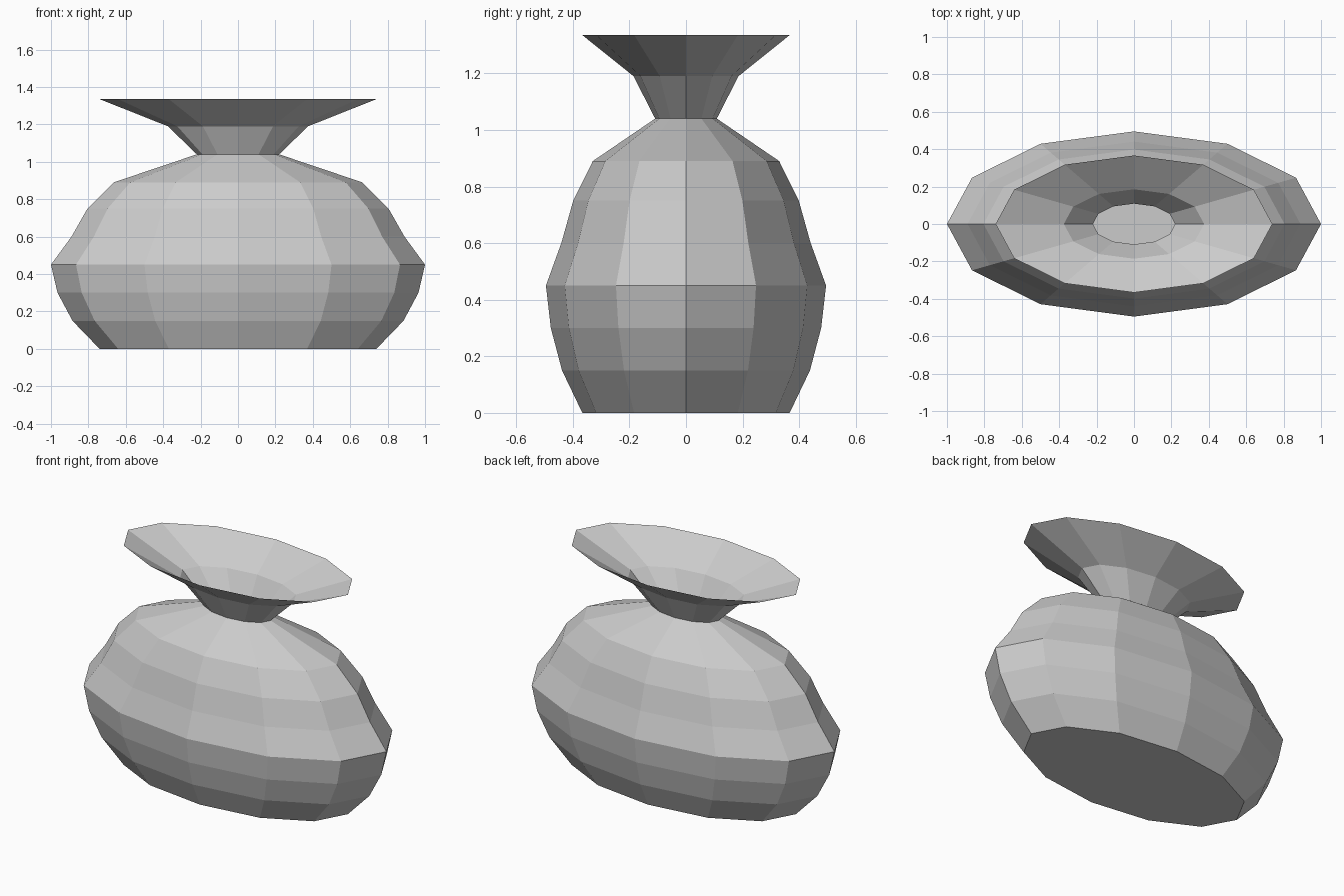
import bpy
import bmesh
from math import cos, sin, tau

cube = bpy.data.objects.get("Cube")
if cube:
    bpy.data.objects.remove(cube, do_unlink=True)

SIDES = 12
DEPTH = 0.495  # oval cross-section: depth relative to width

# Half-width and height of each ring, from foot to rim
PROFILE = [(0.74, 0), (0.885, 0.15), (0.965, 0.3), (1.0, 0.45), (0.89, 0.6),
           (0.805, 0.75), (0.665, 0.89), (0.22, 1.04), (0.375, 1.19), (0.74, 1.335)]


def flat_material(name, colour):
    mat = bpy.data.materials.new(name)
    mat.use_nodes = True
    mat.diffuse_color = colour
    mat.node_tree.nodes["Principled BSDF"].inputs["Base Color"].default_value = colour
    return mat


def ring(bm, radius, z):
    angles = [tau * i / SIDES for i in range(SIDES)]
    return [bm.verts.new((radius * cos(a), radius * DEPTH * sin(a), z)) for a in angles]


# Hollow faceted vase: closed foot, swelling body, pinched neck, open flared rim
bm = bmesh.new()
rings = [ring(bm, r, z) for r, z in PROFILE]
bm.faces.new(rings[0][::-1])
for low, high in zip(rings, rings[1:]):
    for i in range(SIDES):
        j = (i + 1) % SIDES
        bm.faces.new((low[i], low[j], high[j], high[i]))

mesh = bpy.data.meshes.new("vase")
bm.to_mesh(mesh)
bm.free()
mesh.materials.append(flat_material("pale grey", (0.6, 0.6, 0.6, 1)))
vase = bpy.data.objects.new("vase", mesh)
bpy.context.collection.objects.link(vase)
